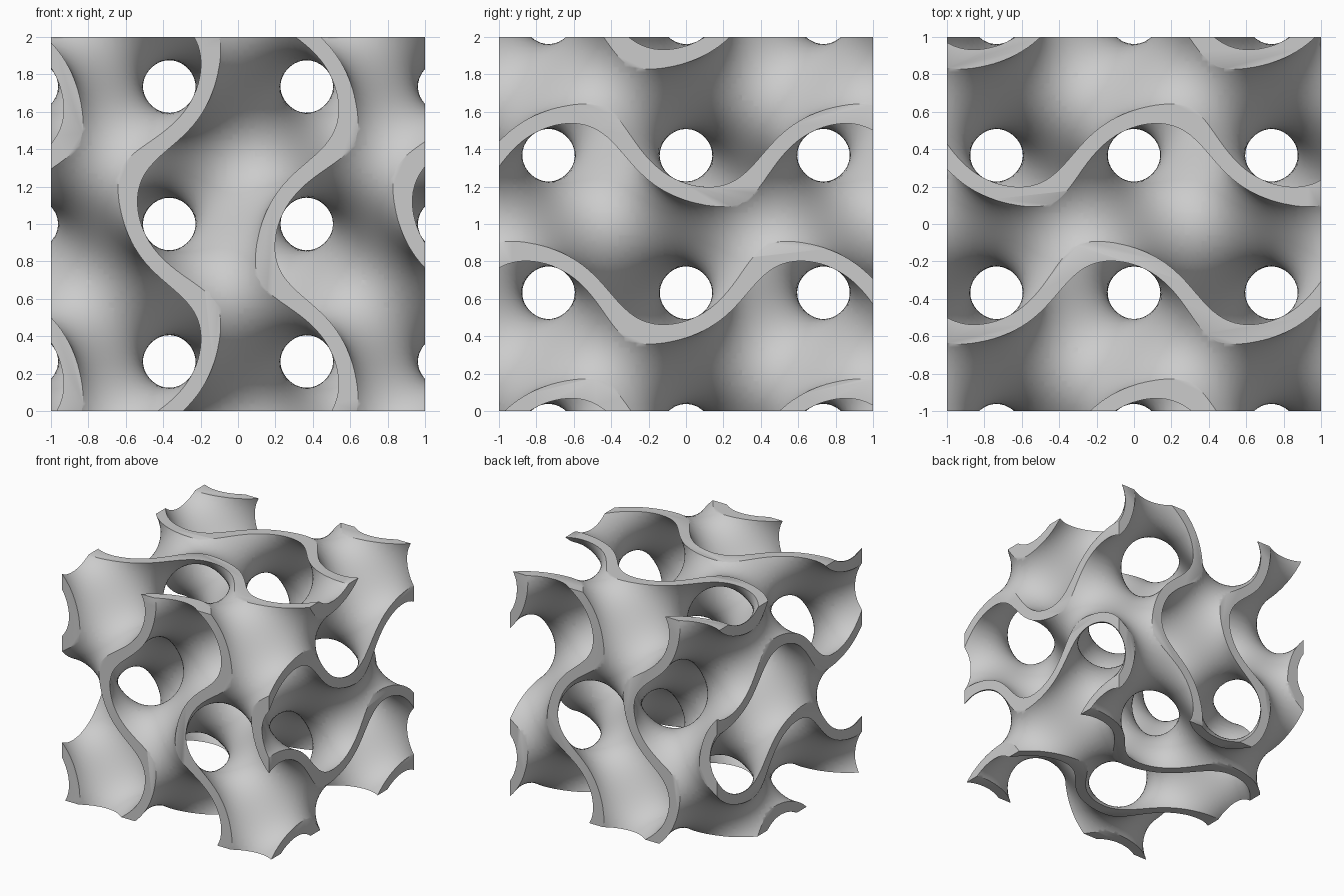
import bpy
import math
from mathutils import Vector

if "Cube" in bpy.data.objects:
    bpy.data.objects.remove(bpy.data.objects["Cube"])

K = 2 * math.pi / 1.47      # wave number of the repeating cell
T = 0.26                    # half thickness of the wall, in field units
H = 0.03                    # sampling step
N = 72                      # samples per axis, slightly larger than the block
START = -H * (N - 1) / 2


def field(p):
    x, y, z = K * p[0], K * p[1], K * p[2]
    return (-math.cos(x) * math.sin(y) + math.cos(y) * math.sin(z)
            + math.cos(z) * math.sin(x))


def gradient(p):
    x, y, z = K * p[0], K * p[1], K * p[2]
    sx, sy, sz = math.sin(x), math.sin(y), math.sin(z)
    cx, cy, cz = math.cos(x), math.cos(y), math.cos(z)
    return K * Vector((sx * sy + cz * cx, -cx * cy - sy * sz, cy * cz - sz * sx))


# Sample the wall; the outermost layer stays empty so the solid is closed
axis = [START + H * i for i in range(N)]
sn = [math.sin(K * a) for a in axis]
cs = [math.cos(K * a) for a in axis]
STEP = (N * N, N, 1)
inside = [False] * N ** 3
for i in range(1, N - 1):
    for j in range(1, N - 1):
        for k in range(1, N - 1):
            f = -cs[i] * sn[j] + cs[j] * sn[k] + cs[k] * sn[i]
            inside[i * N * N + j * N + k] = abs(f) < T

# One vertex per crossed cell, one quad per crossed grid edge
verts, faces, cell_vert = [], [], {}


def vertex(cell):
    if cell not in cell_vert:
        i, r = divmod(cell, N * N)
        j, k = divmod(r, N)
        p = Vector((axis[i], axis[j], axis[k])) + Vector((H / 2,) * 3)
        if max(abs(c) for c in p) < 1 + H * 0.8:
            for _ in range(4):      # pull onto the exact wall surface
                f = field(p)
                g = gradient(p)
                p -= g * ((f - math.copysign(T, f)) / g.length_squared)
        cell_vert[cell] = len(verts)
        verts.append(p)
    return cell_vert[cell]


for n in range(N ** 3 - N * N):
    for a in range(3):
        m = n + STEP[a]
        if inside[n] != inside[m]:
            u, v = STEP[(a + 1) % 3], STEP[(a + 2) % 3]
            quad = [vertex(c) for c in (n - u - v, n - v, n, n - u)]
            faces.append(quad if inside[n] else quad[::-1])

mesh = bpy.data.meshes.new("wavy_lattice")
mesh.from_pydata([v + Vector((0, 0, 1)) for v in verts], [], faces)
mesh.update()
lattice = bpy.data.objects.new("wavy_lattice", mesh)
bpy.context.collection.objects.link(lattice)

grey = bpy.data.materials.new("plain_grey")
grey.diffuse_color = (0.6, 0.6, 0.6, 1)
grey.use_nodes = True
grey.node_tree.nodes["Principled BSDF"].inputs["Base Color"].default_value = grey.diffuse_color
mesh.materials.append(grey)

# Trim the wall to a clean cube
bpy.ops.mesh.primitive_cube_add(size=2, location=(0, 0, 1))
cutter = bpy.context.object
cutter.name = "trim_cube"
cutter.hide_render = True
cutter.data.materials.append(grey)

bpy.ops.object.select_all(action='DESELECT')
lattice.select_set(True)
bpy.context.view_layer.objects.active = lattice
trim = lattice.modifiers.new("trim", 'BOOLEAN')
trim.operation = 'INTERSECT'
trim.solver = 'EXACT'
trim.object = cutter
bpy.ops.object.modifier_apply(modifier=trim.name)
bpy.data.objects.remove(cutter, do_unlink=True)

# Smooth wall, sharp rims
bpy.ops.object.shade_smooth_by_angle(angle=math.radians(35))
